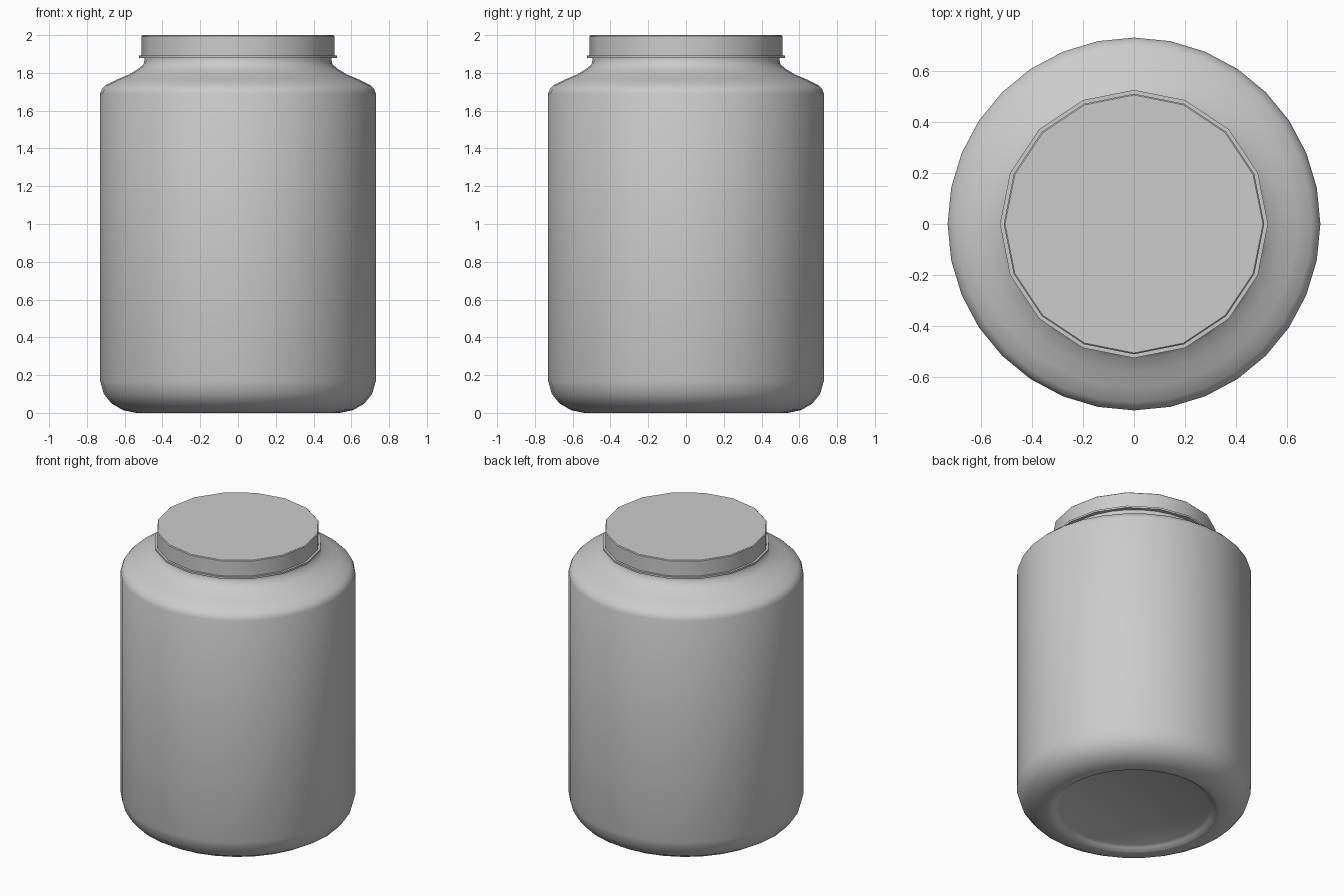
import bpy
import bmesh
from math import cos, sin, pi, radians

cube = bpy.data.objects.get("Cube")
if cube:
    bpy.data.objects.remove(cube, do_unlink=True)

grey = bpy.data.materials.new("plain_grey")
grey.use_nodes = True
colour = (0.6, 0.6, 0.6, 1)
grey.diffuse_color = colour
grey.node_tree.nodes["Principled BSDF"].inputs["Base Color"].default_value = colour


def lathe(name, profile, sides, sharp):
    """Turn (radius, height) points about z; a zero radius closes the end."""
    bm = bmesh.new()
    rings = []
    for r, z in profile:
        count = sides if r else 1
        rings.append([bm.verts.new((r * cos(2 * pi * i / sides), r * sin(2 * pi * i / sides), z))
                      for i in range(count)])
    for a, b in zip(rings, rings[1:]):
        if len(a) == 1:
            bm.faces.new(b[::-1])
        elif len(b) == 1:
            bm.faces.new(a)
        else:
            for i in range(sides):
                j = (i + 1) % sides
                bm.faces.new((a[i], a[j], b[j], b[i]))
    # End points only mark the caps
    bmesh.ops.delete(bm, geom=[v for v in bm.verts if not v.link_faces], context="VERTS")
    bmesh.ops.recalc_face_normals(bm, faces=bm.faces[:])
    mesh = bpy.data.meshes.new(name)
    bm.to_mesh(mesh)
    bm.free()
    mesh.materials.append(grey)
    obj = bpy.data.objects.new(name, mesh)
    bpy.context.collection.objects.link(obj)
    bpy.ops.object.select_all(action="DESELECT")
    obj.select_set(True)
    bpy.context.view_layer.objects.active = obj
    bpy.ops.object.shade_smooth_by_angle(angle=radians(sharp))
    return obj


# Jar: recessed base, rounded foot, straight wall, sloping shoulder, neck
lathe("jar_body", [
    (0, 0.03), (0.47, 0.03), (0.49, 0.02), (0.51, 0.003), (0.54, 0), (0.61, 0.015),
    (0.67, 0.05), (0.71, 0.1), (0.73, 0.17), (0.73, 1.69), (0.72, 1.715), (0.70, 1.735),
    (0.64, 1.765), (0.58, 1.79), (0.53, 1.82), (0.50, 1.845), (0.495, 1.87),
    (0.495, 1.96), (0, 1.96)], 32, 50)

# Screw lid with a thin rim at its lower edge
lathe("lid", [(0, 1.88), (0.51, 1.88), (0.51, 1.995), (0.505, 2.0), (0, 2.0)], 16, 30)
lathe("lid_rim", [(0, 1.88), (0.525, 1.88), (0.525, 1.893), (0, 1.893)], 16, 30)
